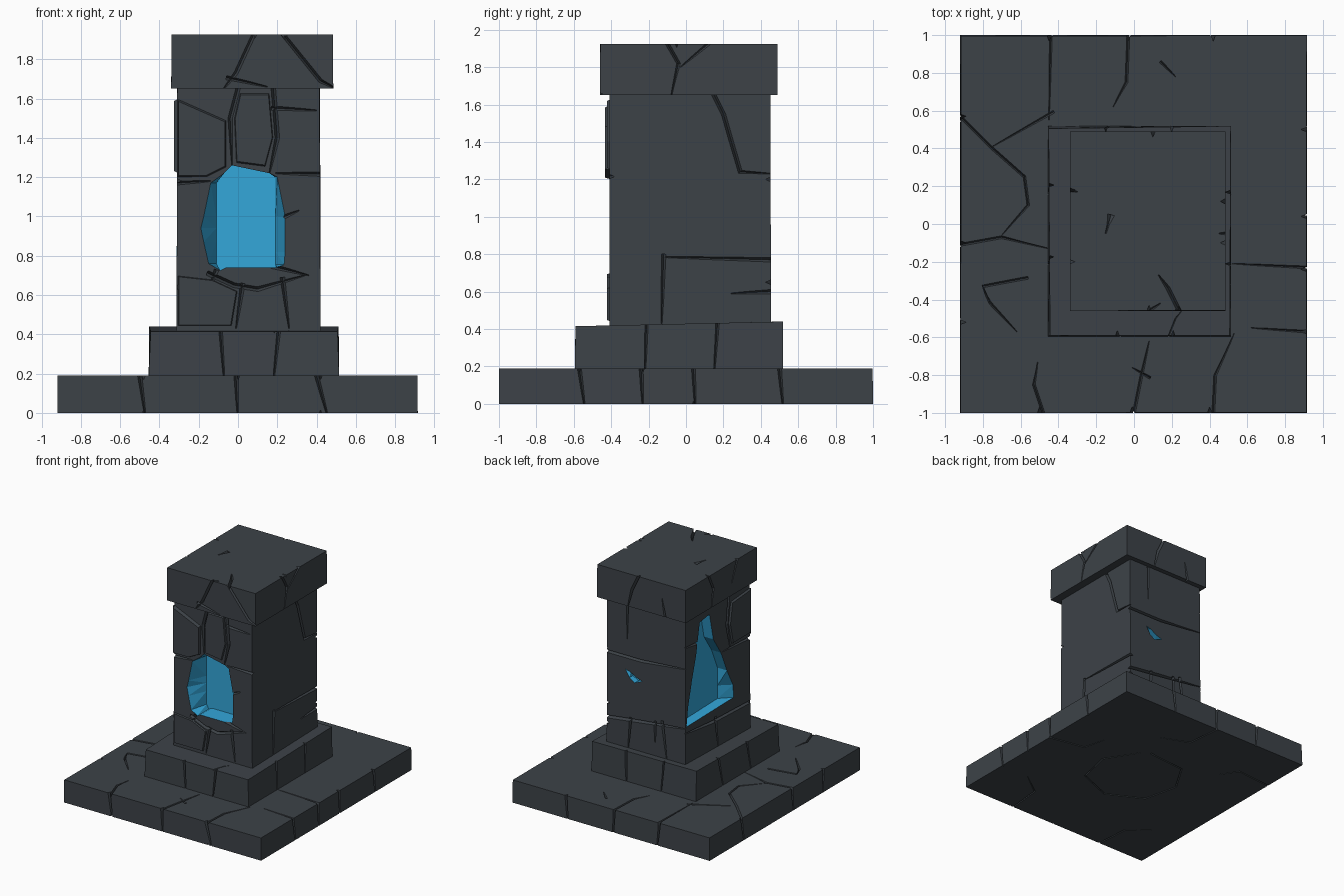
import bpy, bmesh, random
from mathutils import Vector

if "Cube" in bpy.data.objects:
    bpy.data.objects.remove(bpy.data.objects["Cube"])

random.seed(4)


def material(name, rgb):
    m = bpy.data.materials.new(name)
    m.diffuse_color = (*rgb, 1)
    m.use_nodes = True
    m.node_tree.nodes["Principled BSDF"].inputs["Base Color"].default_value = m.diffuse_color
    return m


STONE = material("dark stone", (0.046, 0.055, 0.064))
BLUE = material("glowing blue", (0.033, 0.385, 0.70))


def make(name, verts, faces, mat, tri=False):
    me = bpy.data.meshes.new(name)
    bm = bmesh.new()
    vs = [bm.verts.new(v) for v in verts]
    for f in faces:
        bm.faces.new([vs[i] for i in f])
    bmesh.ops.recalc_face_normals(bm, faces=bm.faces)
    if tri:
        bmesh.ops.triangulate(bm, faces=bm.faces)
    bm.to_mesh(me)
    bm.free()
    me.materials.append(mat)
    ob = bpy.data.objects.new(name, me)
    bpy.context.collection.objects.link(ob)
    return ob


def loft(name, rings, mat, tri=True):
    """Skin rings of equal point count, capped at both ends."""
    n = len(rings[0])
    faces = [list(range(n)), [len(rings) * n - 1 - i for i in range(n)]]
    for r in range(len(rings) - 1):
        for i in range(n):
            j = (i + 1) % n
            faces.append([r * n + i, r * n + j, (r + 1) * n + j, (r + 1) * n + i])
    return make(name, [p for ring in rings for p in ring], faces, mat, tri)


class Block:
    """A slightly uneven stone block whose sides can be carved."""

    def __init__(self, name, x0, x1, y0, y1, z0, z1, tilt=0.0, wob=0.006):
        self.box = (x0, x1, y0, y1, z0, z1)
        corners = [(x0, y0), (x1, y0), (x1, y1), (x0, y1)]
        low = [Vector((x, y, z0)) for x, y in corners]
        top = [Vector((x * (1 - random.random() * wob), y * (1 - random.random() * wob),
                       z1 - (tilt if y == y0 else 0))) for x, y in corners]
        self.ob = loft(name, [low, top], STONE, False)

    def at(self, side, u, v, h):
        x0, x1, y0, y1, z0, z1 = self.box
        return {"front": (u, y0 - h, v), "back": (u, y1 + h, v),
                "left": (x0 - h, u, v), "right": (x1 + h, u, v),
                "top": (u, v, z1 + h), "bottom": (u, v, z0 - h)}[side]

    def carve(self, cutter):
        cutter.hide_render = True
        m = self.ob.modifiers.new("carve", "BOOLEAN")
        m.operation, m.solver, m.object = "DIFFERENCE", "EXACT", cutter
        m.material_mode = "TRANSFER"
        bpy.context.view_layer.objects.active = self.ob
        bpy.ops.object.modifier_apply(modifier=m.name)
        bpy.data.objects.remove(cutter)

    def crack(self, side, pts, w=0.026, d=0.035):
        """V groove along a polyline, running over the edge at its start and tapering at its end."""
        p = [Vector(q) for q in pts]
        p[0] = p[0] - (p[1] - p[0]).normalized() * 0.03
        rings = []
        for i, q in enumerate(p):
            t = (p[min(i + 1, len(p) - 1)] - p[max(i - 1, 0)]).normalized()
            s = 0.35 if i == len(p) - 1 else 1
            n = Vector((-t.y, t.x)) * w * 0.75 * s
            rings.append([self.at(side, *(q + n), 0.02), self.at(side, *(q - n), 0.02),
                          self.at(side, *q, -d * s)])
        self.carve(loft("crack_cutter", rings, STONE))

    def recess(self, side, outline, lo, hi, depth):
        """Blue hollow narrowing to the range lo..hi at its back."""
        inner = [(min(max(u, lo), hi), v) for u, v in outline]
        rings = [[self.at(side, u, v, 0.03) for u, v in outline],
                 [self.at(side, u, v, 0.0) for u, v in outline],
                 [self.at(side, u, v, -depth) for u, v in inner]]
        self.carve(loft("recess_cutter", rings, BLUE))

    def plate(self, name, side, outline, h):
        """Raised stone on a face, with sloping edges."""
        cu = sum(p[0] for p in outline) / len(outline)
        cv = sum(p[1] for p in outline) / len(outline)
        rings = [[self.at(side, u, v, -0.01) for u, v in outline],
                 [self.at(side, cu + (u - cu) * .94, cv + (v - cv) * .94, h) for u, v in outline]]
        loft(name, rings, STONE, False)


# base slab
base = Block("base_slab", -0.92, 0.915, -1, 1, 0, 0.19)
for a, b in ((-.50, -.47), (-.01, .0), (.40, .46)):
    base.crack("front", [(a, .19), (b, -.03)])
for a, b in ((-.45, -.43), (-.03, -.02), (.42, .40)):
    base.crack("back", [(a, .19), (b, -.03)])
for a, b in ((-.57, -.54), (-.24, -.23), (.04, .05), (.50, .52)):
    base.crack("right", [(a, .19), (b, -.03)])
for a, b in ((-.52, -.50), (-.10, -.12), (.57, .54)):
    base.crack("left", [(a, .19), (b, -.03)])
for path in ([(-.48, -1), (-.53, -.85), (-.51, -.73)],
             [(0, -1), (.04, -.8), (.08, -.62)],
             [(.42, -1), (.43, -.8), (.53, -.58)],
             [(-.92, -.11), (-.7, -.07), (-.45, -.13)],
             [(-.92, .57), (-.75, .4), (-.58, .25), (-.56, .1), (-.7, -.06)],
             [(-.45, .58), (-.75, .41)],
             [(-.44, 1), (-.45, .55)],
             [(-.03, 1), (-.04, .75), (-.11, .62)],
             [(.16, .84), (.22, .78)],
             [(.915, -.23), (.52, -.21)],
             [(.915, -.57), (.62, -.55)],
             [(-.59, -.29), (-.8, -.33), (-.76, -.42), (-.62, -.57)],
             [(.06, -.8), (-.01, -.76)]):
    base.crack("top", path, 0.02, 0.022)
for path in ([(.1, .36), (-.22, .33), (-.37, .08), (-.3, -.22), (0, -.37), (.3, -.25),
              (.37, .05), (.2, .32)],
             [(-.92, .57), (-.6, .6), (-.5, .45)], [(.915, .04), (.6, .1), (.55, .3)],
             [(.42, -1), (.45, -.7), (.65, -.55)], [(-.48, -1), (-.5, -.7), (-.7, -.55)],
             [(-.03, 1), (0, .7), (.25, .6)]):
    base.crack("bottom", path, 0.018, 0.015)

# stepped plinth, lower at its front edge
step = Block("plinth_step", -0.455, 0.515, -0.595, 0.52, 0.17, 0.44, tilt=0.025, wob=0.03)
for a, b in ((-.09, -.07), (.21, .18)):
    step.crack("front", [(a, .44), (b, .16)])
for a, b in ((-.21, -.22), (.17, .15)):
    step.crack("right", [(a, .45), (b, .16)])
    step.crack("left", [(a + .04, .45), (b, .16)])
for a, b in ((-.15, -.13), (.2, .19)):
    step.crack("back", [(a, .45), (b, .16)])
step.crack("top", [(.18, -.6), (.22, -.5), (.3, -.4)], 0.02)

# column with blue hollows on the front, left and back
col = Block("column", -0.313, 0.42, -0.41, 0.455, 0.40, 1.67, wob=0.015)
col.recess("front", [(-.06, .74), (.2, .74), (.235, .755), (.24, .82), (.24, 1.0), (.2, 1.2),
                     (.16, 1.22), (-.03, 1.26), (-.07, 1.22), (-.14, 1.17), (-.175, 1.0),
                     (-.19, .94), (-.175, .87), (-.15, .76), (-.09, .725)], -.11, .19, 0.15)
col.recess("left", [(.44, .75), (.42, .9), (.37, 1.1), (.31, 1.3), (.26, 1.56), (.13, 1.58),
                    (.08, 1.35), (-.02, 1.2), (-.1, 1.02), (-.18, .87), (-.19, .76)],
           -.1, .35, 0.09)
col.recess("back", [(.25, 1.095), (.2, 1.08), (.15, 1.05), (.09, 1.03), (.16, 1.0), (.21, 1.03)],
           .12, .22, 0.05)
for side, paths in {
    "front": ([(-.31, 1.17), (-.14, 1.18)], [(0, 1.65), (-.04, 1.5), (-.03, 1.26)],
              [(.18, 1.65), (.2, 1.4), (.16, 1.22)], [(.42, 1.215), (.19, 1.22)],
              [(.2, 1.55), (.4, 1.54)], [(.24, 1.0), (.31, 1.03)],
              [(.2, .74), (.36, .70)], [(-.13, .70), (-.02, .65), (.1, .63), (.34, .70)],
              [(.02, .63), (-.01, .43)], [(.23, .66), (.26, .43)], [(-.12, .70), (-.15, .62)]),
    "right": ([(.15, 1.65), (.2, 1.55), (.29, 1.24), (.46, 1.23)], [(.455, .77), (-.13, .785)],
              [(-.12, .77), (-.13, .43)], [(.455, .6), (.24, .59)]),
    "back": ([(.23, 1.65), (.23, 1.35)], [(.42, 1.2), (.1, 1.2), (-.33, 1.24)],
             [(.42, .65), (.1, .69), (-.33, .74)], [(.2, .67), (.22, .43)],
             [(-.03, .70), (-.03, .55)], [(-.1, .72), (-.14, .43)]),
    "left": ([(-.41, 1.18), (-.04, 1.2)], [(-.41, .64), (.1, .66), (.47, .7)],
             [(.05, .66), (.02, .43)], [(-.13, 1.65), (-.1, 1.4), (-.14, 1.2)],
             [(.3, 1.4), (.47, 1.42)]),
}.items():
    for path in paths:
        col.crack(side, path, 0.028, 0.03)

# raised stones on the column
col.plate("upper_left_stone", "front",
          [(-.31, 1.2), (-.16, 1.2), (-.06, 1.25), (-.06, 1.49), (-.31, 1.6)], 0.022)
col.plate("lower_left_stone", "front",
          [(-.31, .44), (-.03, .44), (0, .62), (-.13, .68), (-.31, .7)], 0.012)
col.plate("upper_middle_stone", "front",
          [(-.01, 1.27), (.14, 1.25), (.18, 1.4), (.16, 1.63), (.01, 1.63), (-.02, 1.5)], 0.012)
col.plate("side_stone", "left",
          [(-.41, 1.22), (-.16, 1.22), (-.12, 1.4), (-.15, 1.58), (-.41, 1.6)], 0.012)

# capstone
cap = Block("capstone", -0.34, 0.485, -0.46, 0.49, 1.65, 1.925)
for side, paths in {
    "front": ([(.08, 1.925), (-.01, 1.73), (-.08, 1.64)], [(.23, 1.925), (.42, 1.69), (.5, 1.65)],
              [(-.03, 1.7), (.15, 1.66)]),
    "right": ([(-.1, 1.925), (-.04, 1.82), (-.08, 1.64)], [(.12, 1.925), (-.03, 1.8)]),
    "back": ([(.1, 1.925), (.16, 1.8), (.2, 1.64)], [(-.15, 1.64), (-.12, 1.8)]),
    "left": ([(.18, 1.925), (.12, 1.8), (.15, 1.64)], [(-.2, 1.925), (-.12, 1.75)]),
    "top": ([(.24, -.46), (.18, -.34), (.13, -.27)], [(.08, -.46), (.14, -.42)],
            [(-.34, .18), (-.3, .17)], [(.485, -.05), (.45, -.05)]),
}.items():
    for path in paths:
        cap.crack(side, path, 0.024, 0.03)
cap.crack("top", [(-.13, .02), (-.15, -.05)], 0.05, 0.02)
